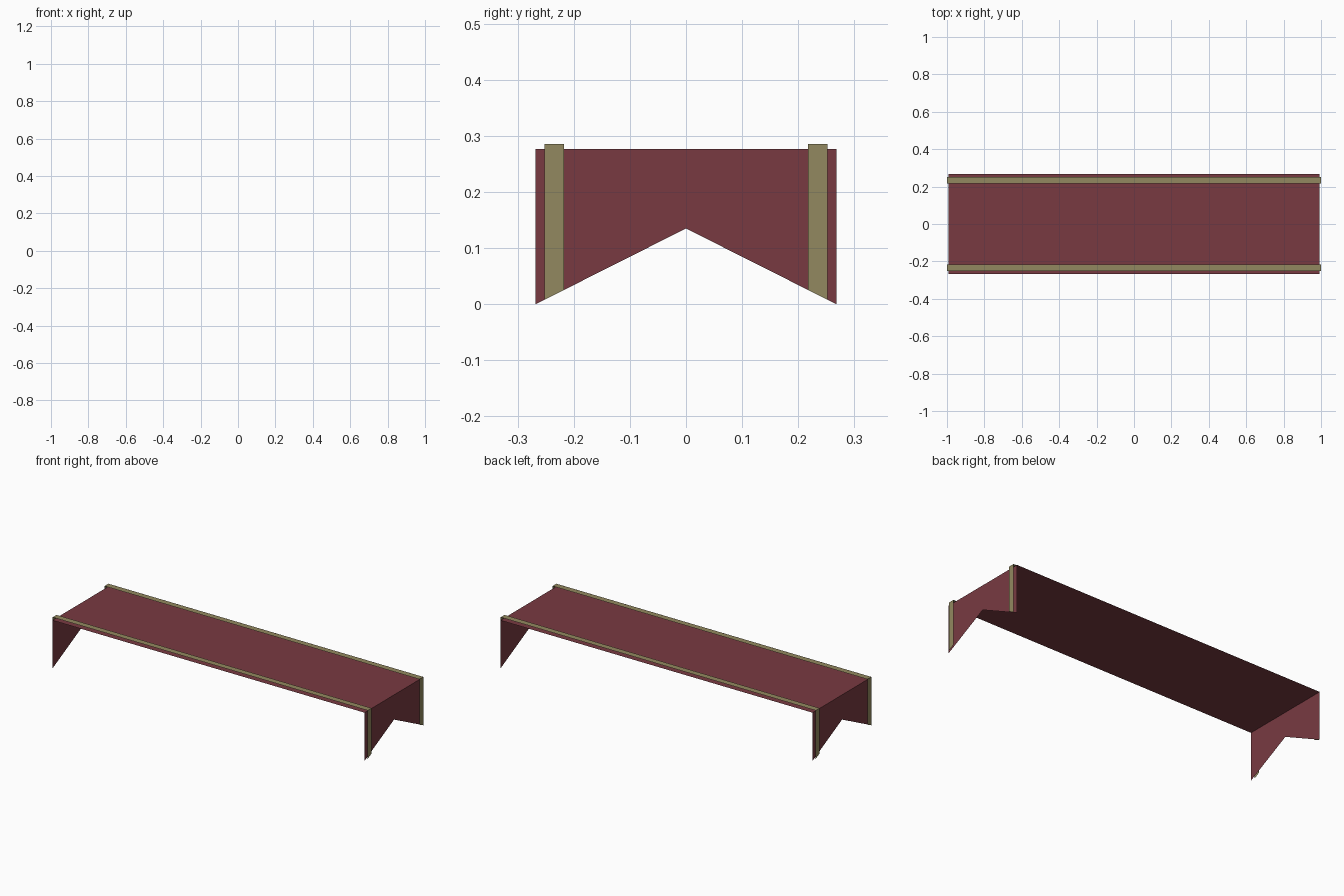
import bpy, bmesh

if "Cube" in bpy.data.objects:
    bpy.data.objects.remove(bpy.data.objects["Cube"])


def material(name, rgb):
    m = bpy.data.materials.new(name)
    m.diffuse_color = (*rgb, 1)
    m.use_nodes = True
    m.node_tree.nodes["Principled BSDF"].inputs["Base Color"].default_value = m.diffuse_color
    return m


RED = material("dark red cloth", (0.19, 0.042, 0.053))
GOLD = material("dull gold trim", (0.29, 0.25, 0.115))
HALF_W, NOTCH = 0.268, 0.135


def hem(y):
    # height of the notched lower edge
    return NOTCH * (1 - abs(y) / HALF_W)


def draped_sheet(name, ys, half_x, top, mat):
    """Thin sheet: down one end, across the top, down the other end."""
    bm = bmesh.new()
    rows = []
    for y in ys:
        path = [(-half_x, hem(y)), (-half_x, top), (half_x, top), (half_x, hem(y))]
        rows.append([bm.verts.new((x, y, z)) for x, z in path])
    for a, b in zip(rows, rows[1:]):
        for i in range(3):
            bm.faces.new((a[i], a[i + 1], b[i + 1], b[i]))
    bm.normal_update()
    for f in bm.faces:
        # face up on top, outward on the ends
        c = f.calc_center_median()
        if f.normal.z < -0.5 or f.normal.x * c.x < -0.01:
            f.normal_flip()
    me = bpy.data.meshes.new(name)
    bm.to_mesh(me)
    bm.free()
    me.materials.append(mat)
    ob = bpy.data.objects.new(name, me)
    bpy.context.collection.objects.link(ob)


# main cloth with notched ends
draped_sheet("table_runner", (-HALF_W, 0, HALF_W), 0.991, 0.277, RED)

# raised trim bands near the long edges
for label, s in (("front", -1), ("back", 1)):
    draped_sheet(label + "_trim", sorted((s * 0.217, s * 0.252)), 1.0, 0.286, GOLD)
